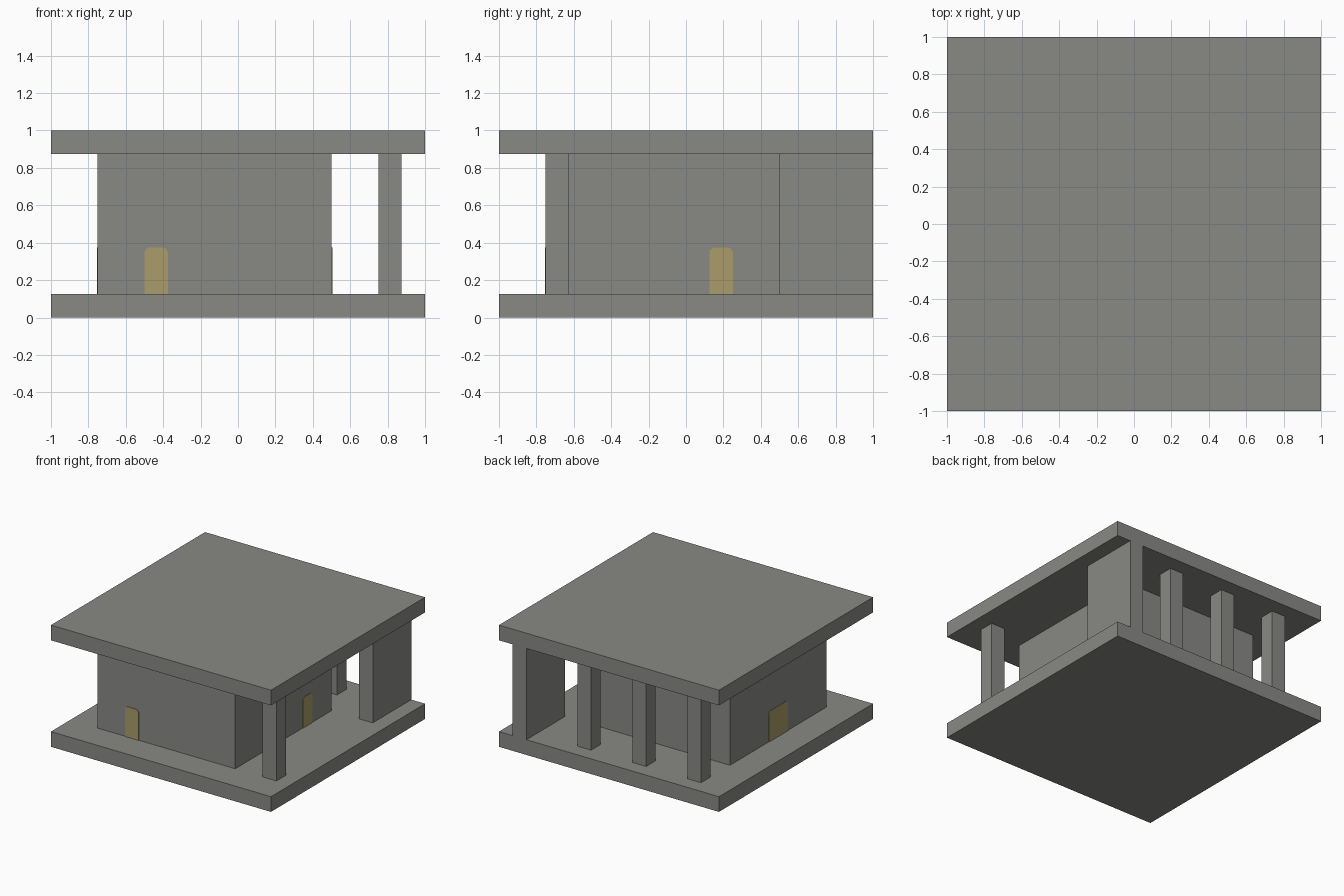
import bpy
import bmesh
import math
from mathutils import Matrix, Vector

cube = bpy.data.objects.get("Cube")
if cube:
    bpy.data.objects.remove(cube)

U = 0.125  # building module


def make_material(name, color):
    mat = bpy.data.materials.new(name)
    mat.use_nodes = True
    mat.diffuse_color = color
    mat.node_tree.nodes["Principled BSDF"].inputs["Base Color"].default_value = color
    return mat


stone = make_material("grey stone", (0.25, 0.25, 0.235, 1))
ochre = make_material("ochre door", (0.40, 0.335, 0.145, 1))


def finish(name, bm, mat):
    bmesh.ops.recalc_face_normals(bm, faces=bm.faces)
    mesh = bpy.data.meshes.new(name)
    bm.to_mesh(mesh)
    bm.free()
    mesh.materials.append(mat)
    obj = bpy.data.objects.new(name, mesh)
    bpy.context.collection.objects.link(obj)
    return obj


def box(name, low, high):
    """Box between two corners given in modules."""
    low, high = Vector(low) * U, Vector(high) * U
    bm = bmesh.new()
    bmesh.ops.create_cube(bm, size=1)
    bmesh.ops.scale(bm, vec=high - low, verts=bm.verts)
    bmesh.ops.translate(bm, vec=(low + high) / 2, verts=bm.verts)
    return finish(name, bm, stone)


def door(name, width, radius, location, angle):
    """Thin round-cornered plate that faces -y before turning."""
    height, half, thick = 2 * U, width / 2, 0.004
    points = [(-half, 0), (half, 0)]
    for side, start in ((1, 0), (-1, 90)):
        for step in range(6):
            a = math.radians(start + 18 * step)
            points.append((side * (half - radius) + radius * math.cos(a),
                           height - radius + radius * math.sin(a)))
    bm = bmesh.new()
    face = bm.faces.new([bm.verts.new((x, 0, z)) for x, z in points])
    out = bmesh.ops.extrude_face_region(bm, geom=[face])
    moved = [v for v in out["geom"] if isinstance(v, bmesh.types.BMVert)]
    bmesh.ops.translate(bm, vec=(0, -thick, 0), verts=moved)
    turn = Matrix.Translation(location) @ Matrix.Rotation(math.radians(angle), 4, "Z")
    bm.transform(turn)
    return finish(name, bm, ochre)


# Floor and roof slabs
box("floor_slab", (-8, -8, 0), (8, 8, 1))
box("roof_slab", (-8, -8, 7), (8, 8, 8))

# Enclosed room and the free-standing side wall
box("room", (-6, -6, 1), (4, 4, 7))
box("side_wall", (6, 4, 1), (7, 8, 7))

# Square columns: one at the front corner, a row along the back
for name, x, y in (("front_column", 6, -6), ("back_column_left", 2, 6),
                   ("back_column_middle", -2, 6), ("back_column_right", -6, 6)):
    box(name, (x, y, 1), (x + 1, y + 1, 7))

# Doors on three walls of the room
door("front_door", U, 0.03, (-3.5 * U, -6 * U, U), 0)
door("left_door", U, 0.03, (4 * U, 1.5 * U, U), 90)
door("right_door", 2 * U, 0.02, (-6 * U, -U, U), -90)
